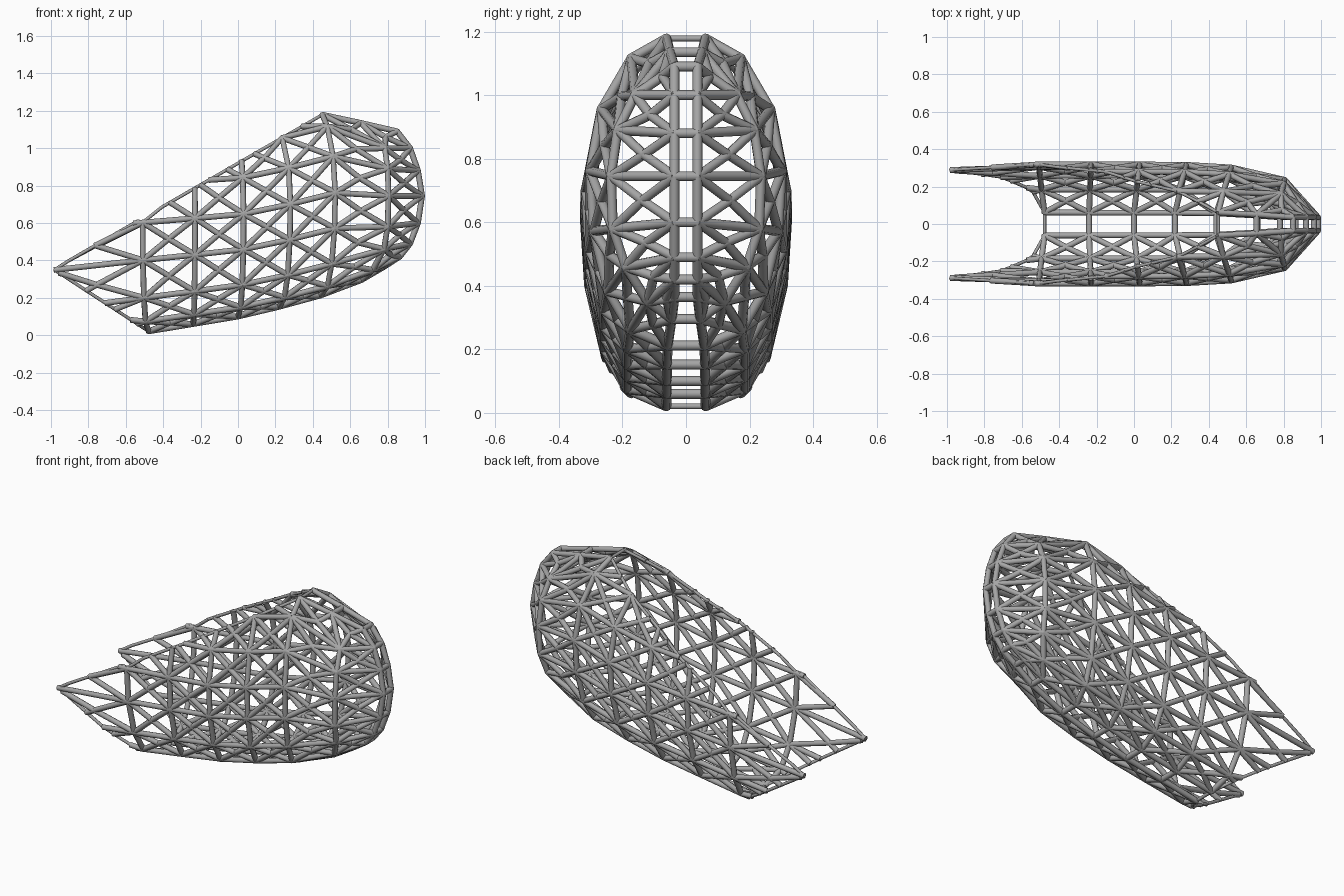
import bpy, bmesh
from mathutils import Vector, Matrix

if "Cube" in bpy.data.objects:
    bpy.data.objects.remove(bpy.data.objects["Cube"])

# Regular ribs: base x, base z, height, half width, forward lean at the widest row
RIBS = [(-1.0, -0.06, 1.10, 0.300, 0.0),
        (-0.48, 0.02, 1.03, 0.318, -0.03),
        (-0.24, 0.06, 1.00, 0.318, 0.01),
        (0.0, 0.10, 0.97, 0.318, 0.03),
        (0.22, 0.152, 0.97, 0.316, 0.06),
        (0.44, 0.212, 0.972, 0.302, 0.08)]
ROW_Z = [0, 0.052, 0.175, 0.37, 0.565, 0.765, 0.93, 1]
ROW_Y = [0.19, 0.58, 0.81, 0.96, 1, 0.88, 0.57, 0.19]

grid = []
for x, z, h, w, lean in RIBS:
    grid.append([(x + lean * (fy - 0.19) / 0.81, w * fy, z + h * fz)
                 for fz, fy in zip(ROW_Z, ROW_Y)])

# Nose ribs
grid.append([(0.66, 0.045, 0.295), (0.72, 0.12, 0.35), (0.78, 0.19, 0.46),
             (0.80, 0.23, 0.58), (0.805, 0.236, 0.745), (0.80, 0.215, 0.89),
             (0.785, 0.16, 1.0), (0.655, 0.05, 1.135)])
grid.append([(0.78, 0.036, 0.365), (0.865, 0.036, 0.42), (0.92, 0.036, 0.49),
             (0.962, 0.036, 0.6), (0.984, 0.036, 0.745), (0.962, 0.036, 0.88),
             (0.92, 0.036, 1.0), (0.85, 0.036, 1.09)])

bm = bmesh.new()
cols, rows = len(grid), len(ROW_Z)
sides, panels = [], []

# Two side skins made of quad cells
for s in (1, -1):
    v = [[bm.verts.new((x, s * y, z)) for x, y, z in rib] for rib in grid]
    sides.append(v)
    for i in range(cols - 1):
        for j in range(rows - 1):
            panels.append(bm.faces.new((v[i][j], v[i][j + 1],
                                        v[i + 1][j + 1], v[i + 1][j])))

# Cross-brace each cell
bmesh.ops.poke(bm, faces=panels)


# Ladder strip along the keel, nose and top
def rim(v):
    return [c[0] for c in v[:-1]] + v[-1] + [c[-1] for c in reversed(v[:-1])]


a, b = rim(sides[0]), rim(sides[1])
for i in range(len(a) - 1):
    bm.faces.new((a[i], a[i + 1], b[i + 1], b[i]))
bmesh.ops.recalc_face_normals(bm, faces=bm.faces[:])

# Slanted opening and rear cut
for p, n in (((-0.985, 0, 0.352), (-0.499, 0, 0.867)),
             ((-0.985, 0, 0.352), (-0.547, 0, -0.837))):
    bmesh.ops.bisect_plane(bm, geom=bm.verts[:] + bm.edges[:] + bm.faces[:],
                           plane_co=Vector(p), plane_no=Vector(n),
                           clear_outer=True, dist=0.0001)
bmesh.ops.remove_doubles(bm, verts=bm.verts[:], dist=0.025)

# One round strut per edge, thinner along the cut rim
struts = bmesh.new()
for e in bm.edges:
    p, q = e.verts[0].co, e.verts[1].co
    d = q - p
    r = 0.009 if e.is_boundary else 0.0155
    m = Matrix.Translation((p + q) / 2) @ d.to_track_quat('Z', 'Y').to_matrix().to_4x4()
    bmesh.ops.create_cone(struts, cap_ends=True, segments=8, radius1=r, radius2=r,
                          depth=d.length + 0.006, matrix=m)
bm.free()

mesh = bpy.data.meshes.new("lattice_shell")
struts.to_mesh(mesh)
struts.free()
shell = bpy.data.objects.new("lattice_shell", mesh)
bpy.context.collection.objects.link(shell)

# Dark grey metal
metal = bpy.data.materials.new("dark_grey")
metal.diffuse_color = (0.38, 0.38, 0.38, 1)
metal.use_nodes = True
metal.node_tree.nodes["Principled BSDF"].inputs["Base Color"].default_value = metal.diffuse_color
mesh.materials.append(metal)

bpy.context.view_layer.objects.active = shell
shell.select_set(True)
bpy.ops.object.shade_smooth_by_angle(angle=1.0)
